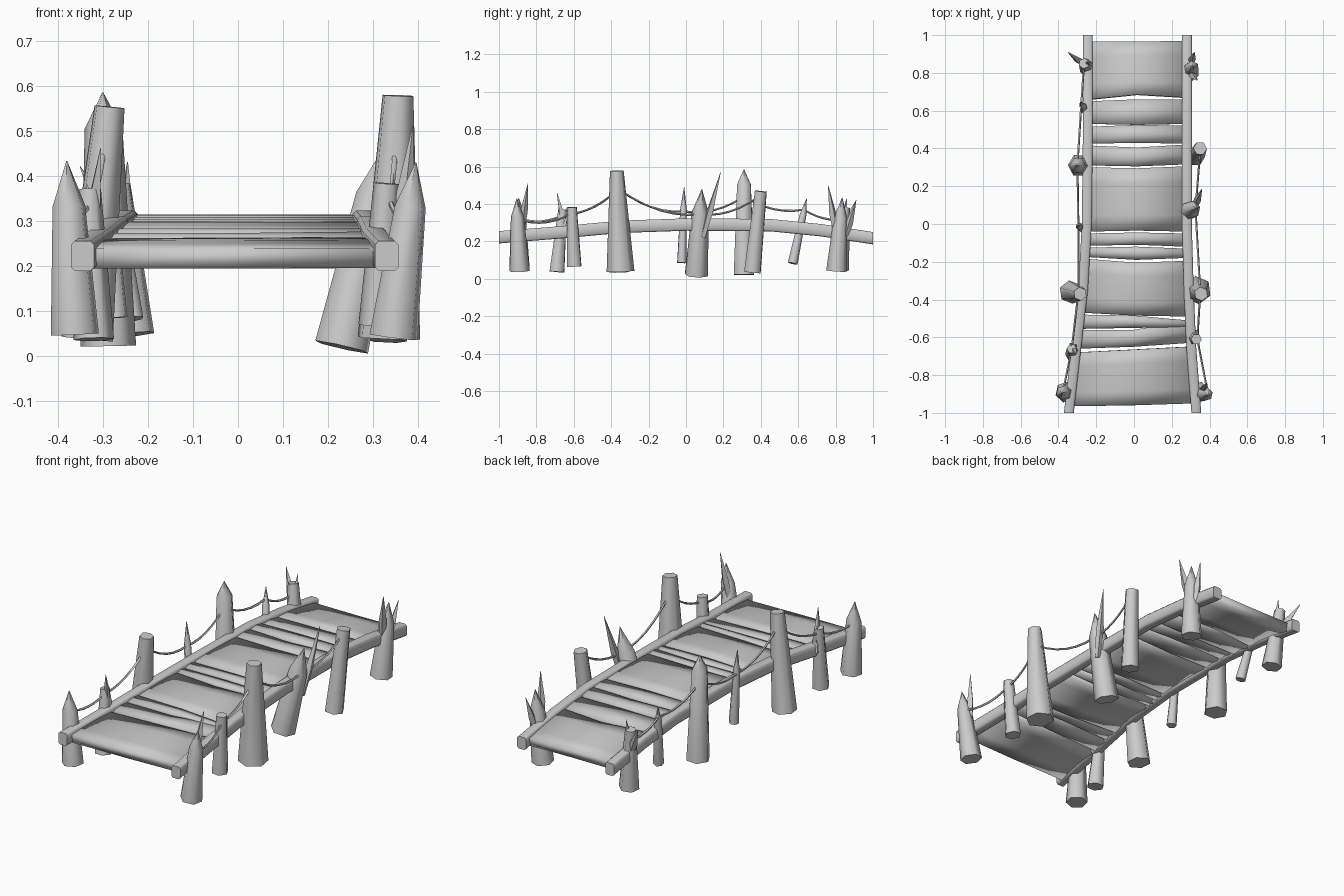
import bpy, bmesh, math, random
from mathutils import Vector

random.seed(4)
if "Cube" in bpy.data.objects:
    bpy.data.objects.remove(bpy.data.objects["Cube"])

wood = bpy.data.materials.new("grey_wood")
wood.use_nodes = True
wood.diffuse_color = (0.6, 0.6, 0.6, 1)
wood.node_tree.nodes["Principled BSDF"].inputs["Base Color"].default_value = (0.6, 0.6, 0.6, 1)
made = []


def finish(name, bm):
    bmesh.ops.recalc_face_normals(bm, faces=bm.faces)
    mesh = bpy.data.meshes.new(name)
    bm.to_mesh(mesh)
    bm.free()
    mesh.materials.append(wood)
    ob = bpy.data.objects.new(name, mesh)
    bpy.context.collection.objects.link(ob)
    made.append(ob)
    return ob


def loft(bm, rings):
    """Skin a list of closed rings of points and cap both ends."""
    loops = [[bm.verts.new(p) for p in ring] for ring in rings]
    n = len(loops[0])
    for a, b in zip(loops, loops[1:]):
        for i in range(n):
            bm.faces.new((a[i], a[(i + 1) % n], b[(i + 1) % n], b[i]))
    bm.faces.new(loops[0])
    bm.faces.new(loops[-1])


def shaft(name, base, top, r0, r1, point=0.0, sides=6, turn=0.3):
    """Tapered stake from base to top; point is the length of its sharpened end."""
    base, top = Vector(base), Vector(top)
    axis = top - base
    q = Vector((0, 0, 1)).rotation_difference(axis)
    stations = [(0, r0), (1 - point / axis.length, r1)]
    if point:
        stations.append((1, 0.001))
    rings = []
    for t, r in stations:
        rings.append([base + axis * t + q @ Vector((r * math.cos(a), r * math.sin(a), 0))
                      for a in (turn + math.tau * i / sides for i in range(sides))])
    bm = bmesh.new()
    loft(bm, rings)
    return finish(name, bm)


def lerp(table, y, col):
    for a, b in zip(table, table[1:]):
        if y <= b[0]:
            return a[col] + (b[col] - a[col]) * (y - a[0]) / (b[0] - a[0])
    return table[-1][col]


# Deck line: y, right rail x, left rail x, rail centre height
LINE = [(-1, -.345, .33, .222), (-.65, -.305, .303, .25), (-.35, -.27, .29, .278),
        (0, -.25, .28, .29), (.45, -.245, .28, .287), (.72, -.245, .28, .26), (1, -.245, .28, .217)]

# Side rails with chamfered corners
for name, col in (("right_rail", 1), ("left_rail", 2)):
    rings = []
    for row in LINE:
        w, h, c = .026, .033, .008
        ring = [(w, h - c), (w - c, h), (c - w, h), (-w, h - c),
                (-w, c - h), (c - w, -h), (w - c, -h), (w, c - h)]
        rings.append([(row[col] + dx, row[0], row[3] + dz) for dx, dz in ring])
    bm = bmesh.new()
    loft(bm, rings)
    finish(name, bm)

# Deck planks: front edge and back edge, each at right, middle and left
PLANKS = [
    (-.965, -.96, -.95, -.68, -.665, -.65), (-.66, -.65, -.63, -.56, -.56, -.51),
    (-.555, -.55, -.545, -.48, -.485, -.51), (-.47, -.485, -.49, -.185, -.205, -.195),
    (-.175, -.19, -.18, -.125, -.12, -.13), (-.115, -.11, -.12, -.05, -.045, -.05),
    (-.04, -.035, -.04, .3, .295, .305), (.31, .305, .315, .415, .405, .42),
    (.425, .43, .425, .515, .525, .52), (.53, .525, .53, .65, .66, .66),
    (.66, .685, .67, .965, .965, .97)]
for k, p in enumerate(PLANKS):
    bm = bmesh.new()
    steps = 4 if p[3] - p[0] > .2 else 2
    lift = random.uniform(-.004, .004)
    rows = []
    for i in range(steps + 1):
        t = i / steps
        row = []
        for j in range(3):
            y = p[j] + (p[j + 3] - p[j]) * t
            xr, xl = lerp(LINE, y, 1) + .015, lerp(LINE, y, 2) - .015
            z = lerp(LINE, y, 3) + .016 + lift + .006 * math.sin(math.pi * t)
            row.append(bm.verts.new((xr + (xl - xr) * j / 2, y, z)))
        rows.append(row)
    for a, b in zip(rows, rows[1:]):
        for j in range(2):
            bm.faces.new((a[j], a[j + 1], b[j + 1], b[j]))
    ob = finish(f"plank_{k + 1}", bm)
    mod = ob.modifiers.new("thickness", "SOLIDIFY")
    mod.thickness, mod.offset = .045, -1

# Posts: base, top, base radius, top radius, sharpened length
POSTS = {
    "left_post_1": ((.345, -.89, .042), (.395, -.905, .43), .056, .036, .1),
    "left_post_2": ((.31, -.597, .067), (.33, -.61, .383), .043, .029, 0),
    "left_post_3": ((.335, -.35, .04), (.355, -.37, .578), .075, .037, 0),
    "left_post_4": ((.23, .055, .02), (.335, .085, .48), .063, .047, .13),
    "left_post_5": ((.325, .355, .035), (.35, .4, .468), .05, .036, 0),
    "left_post_6": ((.29, .805, .042), (.315, .835, .435), .056, .037, .11),
    "right_post_1": ((-.362, -.89, .048), (-.38, -.895, .433), .056, .038, .1),
    "right_post_2": ((-.32, -.69, .037), (-.33, -.66, .37), .045, .026, 0),
    "right_post_3": ((-.335, -.36, .038), (-.285, -.37, .553), .062, .036, 0),
    "right_post_4": ((-.27, -.022, .085), (-.3, -.01, .49), .026, .018, .12),
    "right_post_5": ((-.288, .31, .022), (-.3, .31, .585), .062, .042, .08),
    "right_post_6": ((-.235, .57, .082), (-.285, .645, .43), .027, .018, .09),
    "right_post_7": ((-.235, .82, .048), (-.265, .85, .38), .052, .028, 0)}
for i, (name, spec) in enumerate(POSTS.items()):
    shaft(name, *spec, turn=.3 + i * .7)

# Splinters standing beside the posts
SPLINTERS = [((.36, -.88, .26), (.388, -.845, .51)), ((.32, .09, .22), (.36, .185, .57)),
             ((.3, .8, .25), (.335, .76, .5)), ((.3, .85, .22), (.32, .91, .42)),
             ((-.33, -.64, .24), (-.305, -.69, .46)), ((-.26, .84, .25), (-.35, .91, .42)),
             ((-.255, .83, .24), (-.245, .86, .43)), ((-.31, -.66, .25), (-.335, -.64, .38))]
for i, (a, b) in enumerate(SPLINTERS):
    length = (Vector(b) - Vector(a)).length
    shaft(f"splinter_{i + 1}", a, b, .014, .02, length * .6, 4, i)

# Sagging ropes between attachment points
ROPES = {
    "left_rope": [(.385, -.87, .31), (.335, -.61, .35), (.35, -.36, .48),
                  (.325, .08, .345), (.35, .39, .44)],
    "right_rope": [(-.375, -.88, .32), (-.33, -.66, .34), (-.295, -.36, .48),
                   (-.295, -.01, .36), (-.3, .31, .44), (-.28, .63, .37), (-.265, .85, .32)]}
for name, pts in ROPES.items():
    path = []
    for a, b in zip(pts, pts[1:]):
        a, b = Vector(a), Vector(b)
        sag = (b - a).length * .1
        for i in range(6):
            t = i / 6
            path.append(a.lerp(b, t) - Vector((0, 0, 4 * sag * t * (1 - t))))
    path.append(Vector(pts[-1]))
    rings = [[c + Vector((.006 * math.cos(a), 0, .006 * math.sin(a)))
              for a in (math.tau * i / 5 for i in range(5))] for c in path]
    bm = bmesh.new()
    loft(bm, rings)
    finish(name, bm)

# Smooth round timber, sharp cut ends
bpy.ops.object.select_all(action="DESELECT")
for ob in made:
    ob.select_set(True)
bpy.context.view_layer.objects.active = made[0]
bpy.ops.object.shade_smooth_by_angle(angle=math.radians(62))
